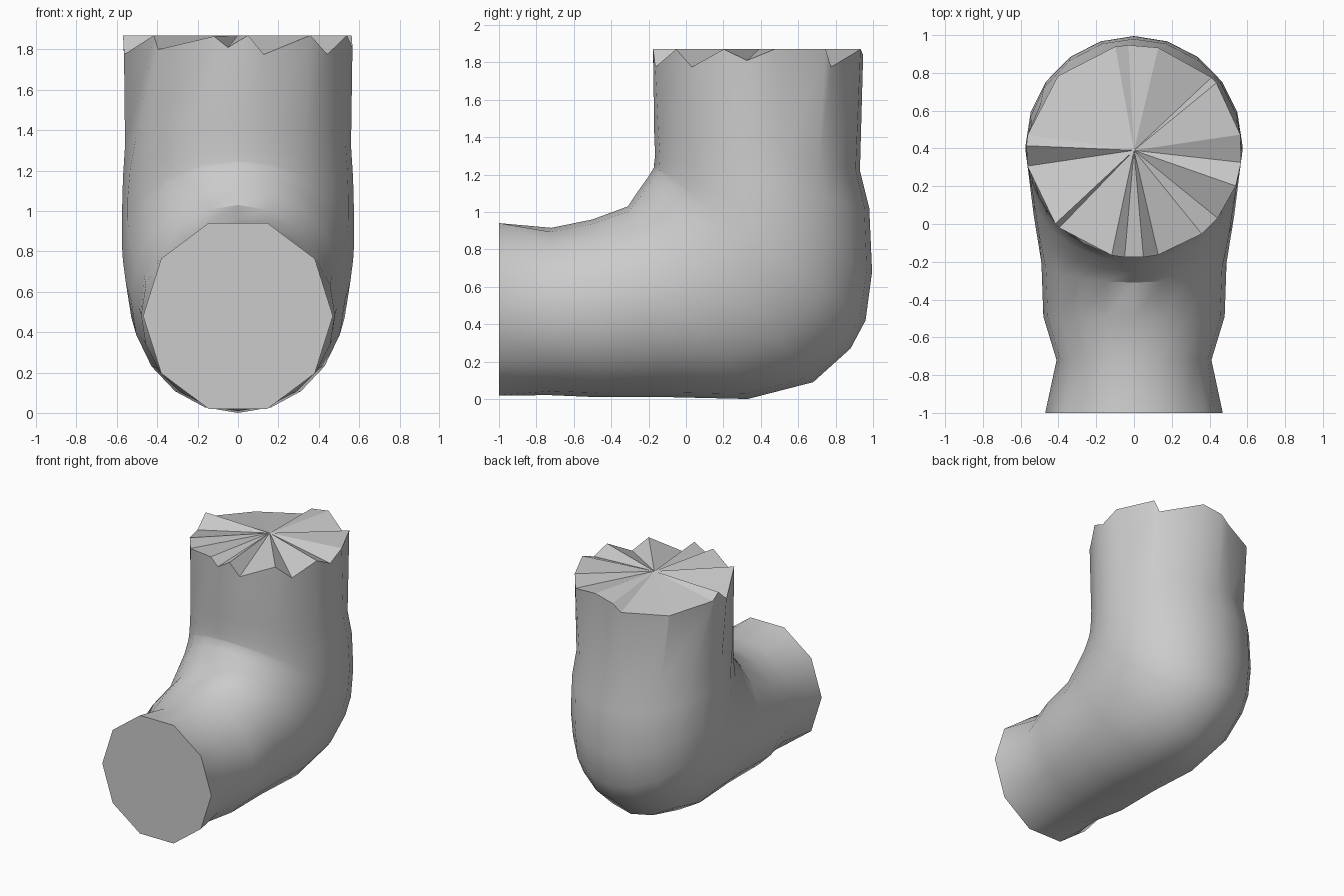
import bpy, bmesh, math
from mathutils import Vector

cube = bpy.data.objects.get("Cube")
if cube:
    bpy.data.objects.remove(cube, do_unlink=True)

SIDES = 20

# One plain grey
grey = bpy.data.materials.new("plain_grey")
grey.use_nodes = True
COLOUR = (0.6, 0.6, 0.6, 1)
grey.diffuse_color = COLOUR
grey.node_tree.nodes["Principled BSDF"].inputs["Base Color"].default_value = COLOUR

# Torn rim: angle around the tube from the front, and height
RIM = [(5, 1.87), (13, 1.775), (39, 1.87), (51, 1.775), (71, 1.87),
       (84, 1.81), (99, 1.87), (130, 1.87), (134, 1.775), (167, 1.87),
       (183, 1.84), (190, 1.785), (225, 1.78), (261, 1.82), (267, 1.87),
       (278, 1.775), (313, 1.87), (316, 1.8), (348, 1.865), (355, 1.81)]

# Sections: inner (y, z), outer (y, z), half width, drift toward rim angles
SECTIONS = [
    ((-.72, .915), (-.72, .02), .41, 0),
    ((-.50, .96), (-.48, .01), .48, 0),
    ((-.31, 1.03), (-.10, .01), .49, 0),
    ((-.25, 1.12), (.33, .0), .53, 0),
    ((-.20, 1.19), (.68, .09), .555, 0),
    ((-.17, 1.24), (.88, .27), .57, 0),
    ((-.17, 1.25), (.96, .42), .575, 0),
    ((-.17, 1.26), (.995, .68), .575, 0),
    ((-.165, 1.30), (.98, 1.02), .57, .1),
    ((-.17, 1.42), (.93, 1.22), .56, .3),
]


def section(inner, outer, width, drift=0, facet=False):
    """Ring of points on the plane through the inner and outer point."""
    inner, outer = Vector((0, *inner)), Vector((0, *outer))
    mid, arm = (inner + outer) / 2, (inner - outer) / 2
    points = []
    for k in range(SIDES):
        even = math.tau * k / SIDES
        a = even + drift * (math.radians(RIM[k][0]) - even)
        # Ten-sided look: every other point sits on the middle of an edge
        r = math.cos(math.pi / 10) if facet and k % 2 == 0 else 1
        points.append(mid + arm * (r * math.cos(a))
                      + Vector((width * r * math.sin(a), 0, 0)))
    return points


def make(name, bm, smooth):
    bmesh.ops.recalc_face_normals(bm, faces=bm.faces)
    mesh = bpy.data.meshes.new(name)
    bm.to_mesh(mesh)
    bm.free()
    mesh.materials.append(grey)
    obj = bpy.data.objects.new(name, mesh)
    bpy.context.collection.objects.link(obj)
    if smooth:
        bpy.ops.object.select_all(action='DESELECT')
        obj.select_set(True)
        bpy.context.view_layer.objects.active = obj
        bpy.ops.object.shade_smooth_by_angle(angle=math.radians(30))
    return obj


# Rings from the front opening around the bend to the torn rim
front = section((-1, .964), (-1, -.004), .47, facet=True)
rim = [Vector((.57 * math.sin(math.radians(a)),
               .385 - .563 * math.cos(math.radians(a)), z)) for a, z in RIM]
rings = [front] + [section(*s) for s in SECTIONS] + [rim]

# Bent tube
bm = bmesh.new()
loops = [[bm.verts.new(p) for p in ring] for ring in rings]
for a, b in zip(loops, loops[1:]):
    for k in range(SIDES):
        n = (k + 1) % SIDES
        bm.faces.new((a[k], a[n], b[n], b[k]))
make("bent_tube", bm, True)

# Flat front cap
bm = bmesh.new()
bm.faces.new([bm.verts.new(p) for p in front])
cap = make("front_cap", bm, False)
if cap.data.polygons[0].normal.y > 0:
    cap.data.flip_normals()

# Jagged pleated top
bm = bmesh.new()
centre = bm.verts.new((0, .39, 1.87))
edge = [bm.verts.new(p) for p in rim]
for k in range(SIDES):
    bm.faces.new((centre, edge[k], edge[(k + 1) % SIDES]))
top = make("pleated_top", bm, False)
if sum(p.normal.z for p in top.data.polygons) < 0:
    top.data.flip_normals()
